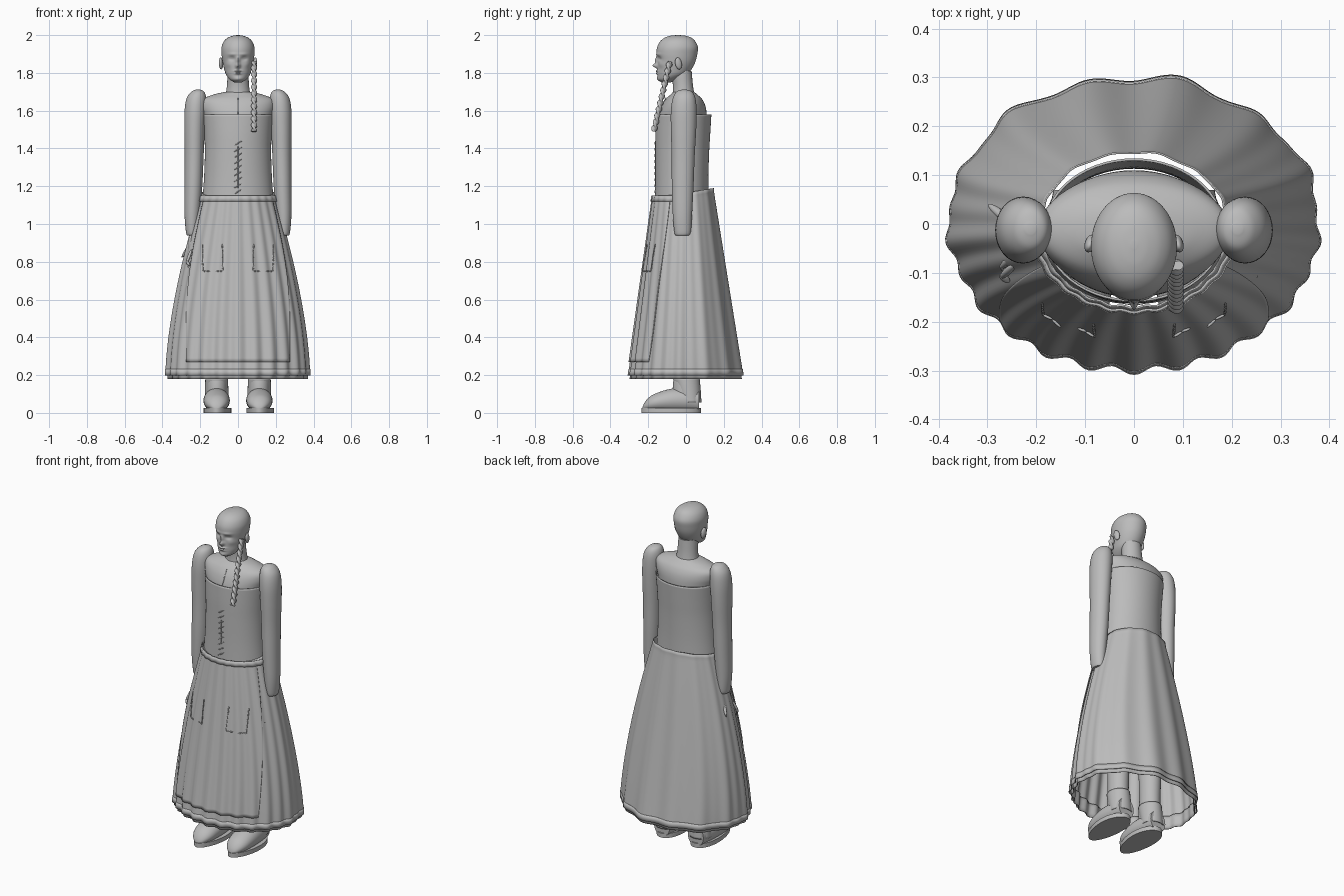
import bpy, bmesh, math
from math import sin, cos, pi, exp, radians
from mathutils import Vector

if "Cube" in bpy.data.objects:
    bpy.data.objects.remove(bpy.data.objects["Cube"])

grey = bpy.data.materials.new("plain_grey")
grey.diffuse_color = (0.5, 0.5, 0.5, 1)
grey.use_nodes = True
grey.node_tree.nodes["Principled BSDF"].inputs["Base Color"].default_value = grey.diffuse_color


def finish(name, bm, thick=0, angle=40):
    bmesh.ops.recalc_face_normals(bm, faces=bm.faces)
    me = bpy.data.meshes.new(name)
    bm.to_mesh(me)
    bm.free()
    me.materials.append(grey)
    ob = bpy.data.objects.new(name, me)
    bpy.context.collection.objects.link(ob)
    bpy.ops.object.select_all(action='DESELECT')
    ob.select_set(True)
    bpy.context.view_layer.objects.active = ob
    bpy.ops.object.shade_smooth_by_angle(angle=radians(angle))
    if thick:
        m = ob.modifiers.new("thickness", 'SOLIDIFY')
        m.thickness = thick
        m.offset = 0
    return ob


def sheet(name, f, nu, nv, closed=True, cap=False, thick=0):
    """Surface f(u, v) with u around and v along."""
    bm = bmesh.new()
    cols = nu if closed else nu + 1
    rows = [[bm.verts.new(f(i / nu, j / nv)) for i in range(cols)] for j in range(nv + 1)]
    for a, b in zip(rows, rows[1:]):
        for i in range(nu):
            k = (i + 1) % cols
            bm.faces.new((a[i], a[k], b[k], b[i]))
    if cap:
        bm.faces.new(rows[0])
        bm.faces.new(rows[-1])
    return finish(name, bm, thick)


def spline(rows, t):
    """Catmull-Rom blend through rows of numbers."""
    n = len(rows) - 1
    i = min(int(t * n), n - 1)
    s = t * n - i
    p = [rows[min(max(i + k, 0), n)] for k in (-1, 0, 1, 2)]
    return [b + 0.5 * s * (c - a + s * (2*a - 5*b + 4*c - d + s * (3*(b - c) + d - a)))
            for a, b, c, d in zip(*p)]


def loft(name, rows, nu=40, nv=40, cap=True, thick=0, sculpt=None):
    """Rows are z, centre x, front y, back y, half width."""
    def f(u, v):
        z, cx, yf, yb, rx = spline(rows, v)
        a = 2 * pi * u
        p = Vector((cx + rx * sin(a), (yf + yb) / 2 - (yb - yf) / 2 * cos(a), z))
        return sculpt(p, a) if sculpt else p
    return sheet(name, f, nu, nv, True, cap, thick)


def blob(name, loc, size, rot=(0, 0, 0)):
    bm = bmesh.new()
    bmesh.ops.create_uvsphere(bm, u_segments=20, v_segments=12, radius=1)
    ob = finish(name, bm)
    ob.location, ob.scale, ob.rotation_euler = loc, size, rot
    return ob


def cord(name, p, q, r):
    """Thin rounded rod from p to q."""
    p, q = Vector(p), Vector(q)
    d = q - p
    return blob(name, (p + q) / 2, (r, r, d.length / 2 + r), d.to_track_quat('Z', 'Y').to_euler())


# head, with brow, eye sockets, nose, lips and chin pushed out of the face
BUMPS = [(0, 1.838, .011, .012, .026), (0, 1.865, .009, .018, .014), (.033, 1.876, .015, .010, -.012),
         (-.033, 1.876, .015, .010, -.012), (.034, 1.877, .009, .005, .005), (-.034, 1.877, .009, .005, .005),
         (.03, 1.899, .022, .007, .004), (-.03, 1.899, .022, .007, .004),
         (0, 1.809, .020, .005, .010), (0, 1.796, .017, .005, .009), (0, 1.767, .02, .011, .005),
         (.05, 1.845, .018, .016, .005), (-.05, 1.845, .018, .016, .005)]


def face(p, a):
    if cos(a) > 0:
        p.y -= sum(h * exp(-((p.x - x) / sx) ** 2 - ((p.z - z) / sz) ** 2) for x, z, sx, sz, h in BUMPS)
    return p


loft("head", [(1.750, 0, -.13, -.08, .02), (1.765, 0, -.148, -.045, .044), (1.79, 0, -.151, .005, .063),
              (1.82, 0, -.150, .03, .073), (1.86, 0, -.150, .05, .082), (1.90, 0, -.156, .06, .087),
              (1.935, 0, -.153, .063, .087), (1.965, 0, -.138, .05, .076), (1.985, 0, -.115, .03, .056),
              (1.996, 0, -.085, 0, .03), (2.0, 0, -.05, -.035, .006)], 88, 90, sculpt=face)

# neck with its standing collar
loft("neck", [(1.66, 0, -.075, .05, .075), (1.70, 0, -.07, .042, .063), (1.74, 0, -.07, .036, .058),
              (1.785, 0, -.075, .032, .056), (1.81, 0, -.07, .03, .054)], 40, 16)

# upper body and strapless bodice around it
loft("torso", [(1.14, 0, -.148, .10, .172), (1.3, 0, -.148, .10, .166), (1.45, 0, -.150, .105, .170),
               (1.56, 0, -.148, .11, .180), (1.62, 0, -.132, .104, .195), (1.66, 0, -.108, .086, .188),
               (1.685, 0, -.082, .06, .13), (1.70, 0, -.066, .042, .065)], 56, 44)
loft("bodice", [(1.125, 0, -.162, .116, .186), (1.25, 0, -.160, .116, .177), (1.38, 0, -.160, .120, .173),
                (1.48, 0, -.160, .126, .176), (1.58, 0, -.157, .132, .183)], 56, 24, cap=False, thick=.005)

# front opening and lacing
cord("neck_opening", (0, -.105, 1.67), (0, -.152, 1.58), .003)
cord("front_seam", (0, -.162, 1.45), (0, -.163, 1.15), .002)
for i in range(9):
    z = 1.17 + i * .032
    cord("lace", (-.018, -.163, z - .01), (.018, -.163, z + .012), .003)

for s, side in ((-1, "right"), (1, "left")):
    blob(side + "_ear", (s * .09, -.04, 1.85), (.011, .018, .032), (.2, 0, s * .3))
    # gathered sleeve
    arm = [(1.712, .212, -.02, .0, .01), (1.70, .213, -.05, .032, .034), (1.665, .22, -.07, .05, .052),
           (1.60, .226, -.08, .056, .057), (1.50, .230, -.080, .054, .054), (1.36, .232, -.076, .046, .050),
           (1.20, .236, -.075, .04, .047), (1.05, .242, -.07, .032, .041), (.96, .244, -.062, .026, .032),
           (.94, .244, -.055, .018, .026)]
    loft(side + "_sleeve", [(z, s * x, f, b, r) for z, x, f, b, r in arm], 32, 50)
    # hand resting by the skirt
    hx = .248 if s < 0 else .225
    blob(side + "_palm", (s * hx, -.035, .885), (.017, .038, .065), (-.25, 0, 0))
    for i in range(4):
        y = -.035 - i * .02
        mid = (s * (hx + .022), y - .012, .80)
        cord(side + "_finger", (s * hx, y + .008, .86), mid, .008)
        cord(side + "_fingertip", mid, (s * (hx + .012), y - .02, .75 + .012 * i), .0075)
    cord(side + "_thumb", (s * hx, 0, .90), (s * (hx + .045), .036, .83), .009)

    # boot: shaft, foot, heel counter and sole
    fx = s * .113
    loft(side + "_boot_shaft", [(.06, fx, -.07, .072, .055), (.14, fx, -.07, .066, .055),
                                (.22, fx, -.062, .062, .055), (.34, fx, -.064, .066, .058),
                                (.46, fx, -.066, .07, .062)], 28, 16)

    def foot(u, v):
        y = .07 - .30 * v
        top = .13 - .062 * max(0, (v - .42) / .58) ** 1.6
        w = (.052 + .018 * sin(pi * v)) * max(1 - max(0, (v - .72) / .285) ** 2.4, .004) ** .5
        end = max(1 - max(0, (v - .8) / .205) ** 2.5, .01) ** .5
        a = 2 * pi * u
        h = (top - .02) * end
        return (fx + w * sin(a), y, .02 + h * max(0, .42 + .58 * cos(a)))
    sheet(side + "_shoe", foot, 32, 36, True, True)
    loft(side + "_heel_counter", [(.055, fx, -.03, .08, .061), (.12, fx, -.05, .076, .060),
                                  (.185, fx, -.068, .07, .058)], 28, 8, cap=False, thick=.004)
    bm = bmesh.new()
    out = [(fx + (.073 - .012 * cos(t + .4)) * sin(t), -.078 - .157 * cos(t)) for t in
           [2 * pi * i / 40 for i in range(40)]]
    fc = bm.faces.new([bm.verts.new((x, y, 0)) for x, y in out])
    ext = bmesh.ops.extrude_face_region(bm, geom=[fc])
    for v in ext['geom']:
        if isinstance(v, bmesh.types.BMVert):
            v.co.z = .026
    finish(side + "_sole", bm)


# flared skirt surface; a is the angle from the front, off the distance outward
def skirt_point(a, z, off=0):
    s = min(max((1.165 - z) / .965, 0), 1.03)
    rx = .19 + .186 * (1 - max(1 - s, 0) ** 1.6)
    front = cos(a) > 0
    ry = (.167 + .13 * s) if front else (.147 + .15 * s)
    w = .5 + .5 * cos(a)
    fold = (.002 + .006 * s) * (w * cos(26 * a) + (1 - w) * (cos(13 * a) + .5 * sin(7 * a)))
    r = fold + off
    return ((rx + r) * sin(a), -(ry + r) * cos(a), z)


def waist(a):
    return 1.165 - .025 * cos(a)


def skirt(u, v):
    a = 2 * pi * u
    return skirt_point(a, waist(a) + (.2 - waist(a)) * v)


sheet("skirt", skirt, 260, 48, thick=.004)
sheet("underskirt_hem", lambda u, v: skirt_point(2 * pi * u, .26 - .08 * v, -.011), 260, 3, thick=.004)
sheet("hem_band", lambda u, v: skirt_point(2 * pi * u, .232 - .034 * v, .002), 260, 2, thick=.004)


# apron laid over the front of the skirt
def apron(u, v):
    a = (2 * u - 1) * radians(62 - 15 * v)
    return skirt_point(a, 1.135 - .865 * v, .007)


sheet("apron", apron, 110, 44, closed=False, thick=.004)
sheet("apron_waistband", lambda u, v: skirt_point((2 * u - 1) * radians(80), 1.15 - .03 * v, .010),
      80, 2, closed=False, thick=.005)


# stitched pocket outlines
def on_apron(x, z):
    s = (1.165 - z) / .965
    rx = .19 + .186 * (1 - (1 - s) ** 1.6)
    return skirt_point(math.asin(x / rx), z, .012)


for s in (-1, 1):
    for x0, z0, x1, z1, n in ((.178, .89, .18, .75, 6), (.08, .89, .076, .75, 6), (.18, .75, .14, .75, 2),
                              (.11, .75, .076, .75, 2)):
        for i in range(n):
            t0, t1 = i / n, (i + .8) / n
            cord("pocket_stitch", on_apron(s * (x0 + (x1 - x0) * t0), z0 + (z1 - z0) * t0),
                 on_apron(s * (x0 + (x1 - x0) * t1), z0 + (z1 - z0) * t1), .003)


# twisted plait hanging by the cheek
def plait(u, v):
    a = 2 * pi * u
    r = .0125 + .004 * cos(2 * a - 2 * pi * 11 * v)
    return (.085 + r * cos(a), -.085 - .086 * v + r * sin(a), 1.86 - .37 * v - .2 * r * sin(a))


sheet("plait", plait, 24, 180, True, True)
